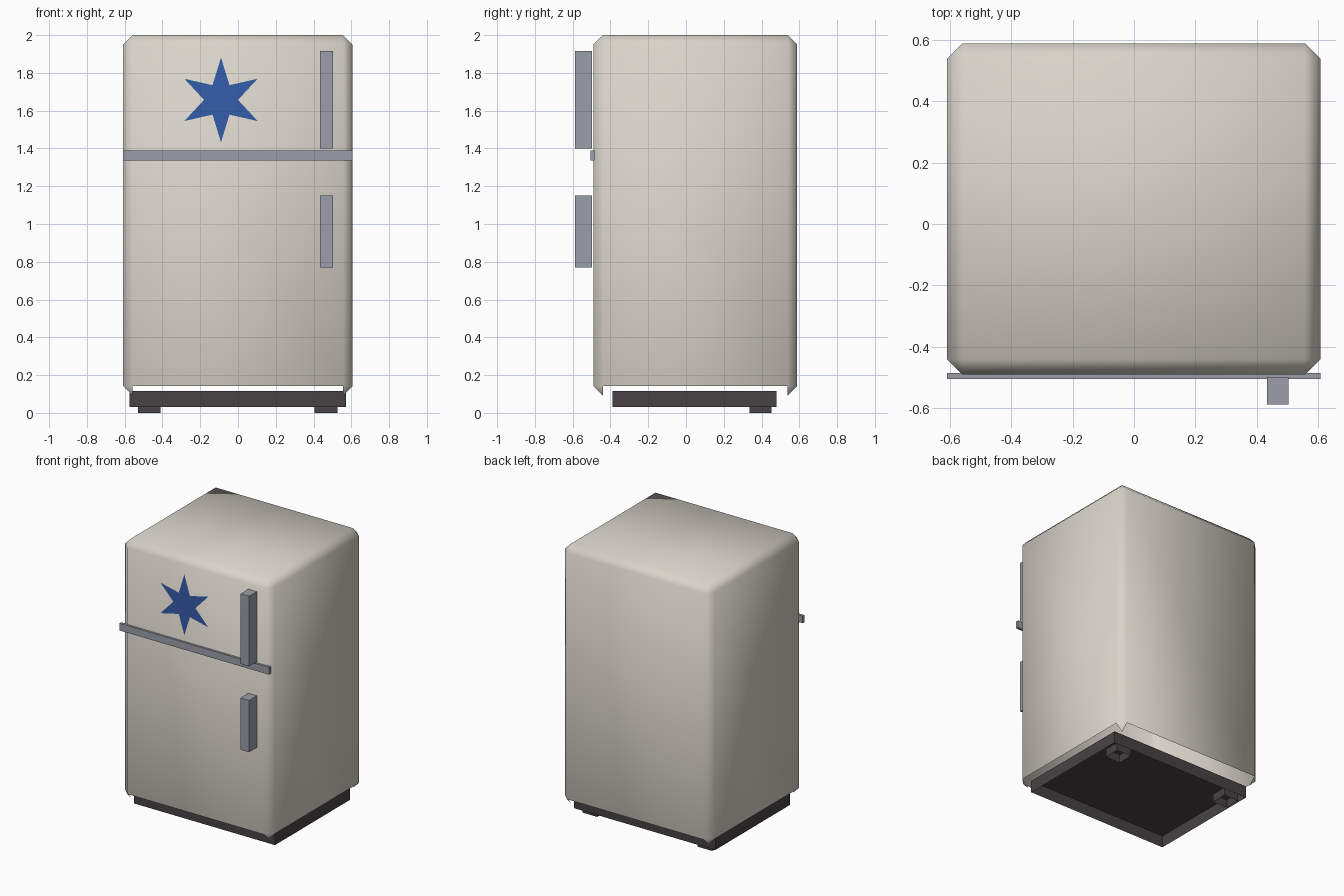
import bpy, bmesh, math

if "Cube" in bpy.data.objects:
    bpy.data.objects.remove(bpy.data.objects["Cube"])


def material(name, rgb):
    m = bpy.data.materials.new(name)
    m.diffuse_color = (*rgb, 1)
    m.use_nodes = True
    m.node_tree.nodes["Principled BSDF"].inputs["Base Color"].default_value = m.diffuse_color
    return m


CREAM = material("warm cream enamel", (0.70, 0.66, 0.59))
STEEL = material("grey steel", (0.33, 0.345, 0.40))
BLUE = material("blue", (0.035, 0.11, 0.40))
DARK = material("dark plinth", (0.065, 0.055, 0.058))


def finish(bm, name, mat):
    mesh = bpy.data.meshes.new(name)
    bm.to_mesh(mesh)
    bm.free()
    mesh.materials.append(mat)
    ob = bpy.data.objects.new(name, mesh)
    bpy.context.collection.objects.link(ob)
    return ob


def box_mesh(x, y, z):
    """Box from (min, max) ranges."""
    bm = bmesh.new()
    bmesh.ops.create_cube(bm, size=1)
    for v in bm.verts:
        v.co = [r[0] + (c + 0.5) * (r[1] - r[0]) for r, c in zip((x, y, z), v.co)]
    return bm


def box(name, mat, x, y, z, open_bottom=False):
    bm = box_mesh(x, y, z)
    if open_bottom:
        low = [f for f in bm.faces if f.normal.z < -0.9]
        bmesh.ops.delete(bm, geom=low, context='FACES')
    return finish(bm, name, mat)


# Cabinet: chamfered box shaded smooth; underside open, corner triangles kept
bm = box_mesh((-0.608, 0.606), (-0.49, 0.588), (0.092, 2.0))
bmesh.ops.bevel(bm, geom=bm.edges[:], offset=0.05, offset_type='OFFSET',
                segments=1, affect='EDGES')
bm.normal_update()
under = [f for f in bm.faces if len(f.verts) > 3 and f.normal.z < -0.3]
bmesh.ops.delete(bm, geom=under, context='FACES')
for f in bm.faces:
    f.smooth = True
finish(bm, "cabinet", CREAM)

# Trim strip between the two doors, and the door handles
box("door_divider", STEEL, (-0.608, 0.606), (-0.505, -0.485), (1.335, 1.388))
for name, z in (("upper_handle", (1.40, 1.915)), ("lower_handle", (0.77, 1.15))):
    box(name, STEEL, (0.433, 0.502), (-0.588, -0.498), z)

# Six-pointed star plate on the upper door
bm = bmesh.new()
star = []
for i in range(12):
    r = 0.09 if i % 2 else 0.224
    a = math.pi / 2 + i * math.pi / 6
    star.append(bm.verts.new((-0.09 + r * math.cos(a), -0.494, 1.657 + r * math.sin(a))))
face = bm.faces.new(star)
bm.normal_update()
if face.normal.y > 0:
    face.normal_flip()
finish(bm, "star_plate", BLUE)

# Hollow plinth and the two rear feet
box("plinth", DARK, (-0.574, 0.572), (-0.388, 0.48), (0.03, 0.117), True)
for side, cx in (("left", -0.47), ("right", 0.466)):
    box(side + "_rear_foot", DARK, (cx - 0.06, cx + 0.06), (0.335, 0.452), (0, 0.06), True)
